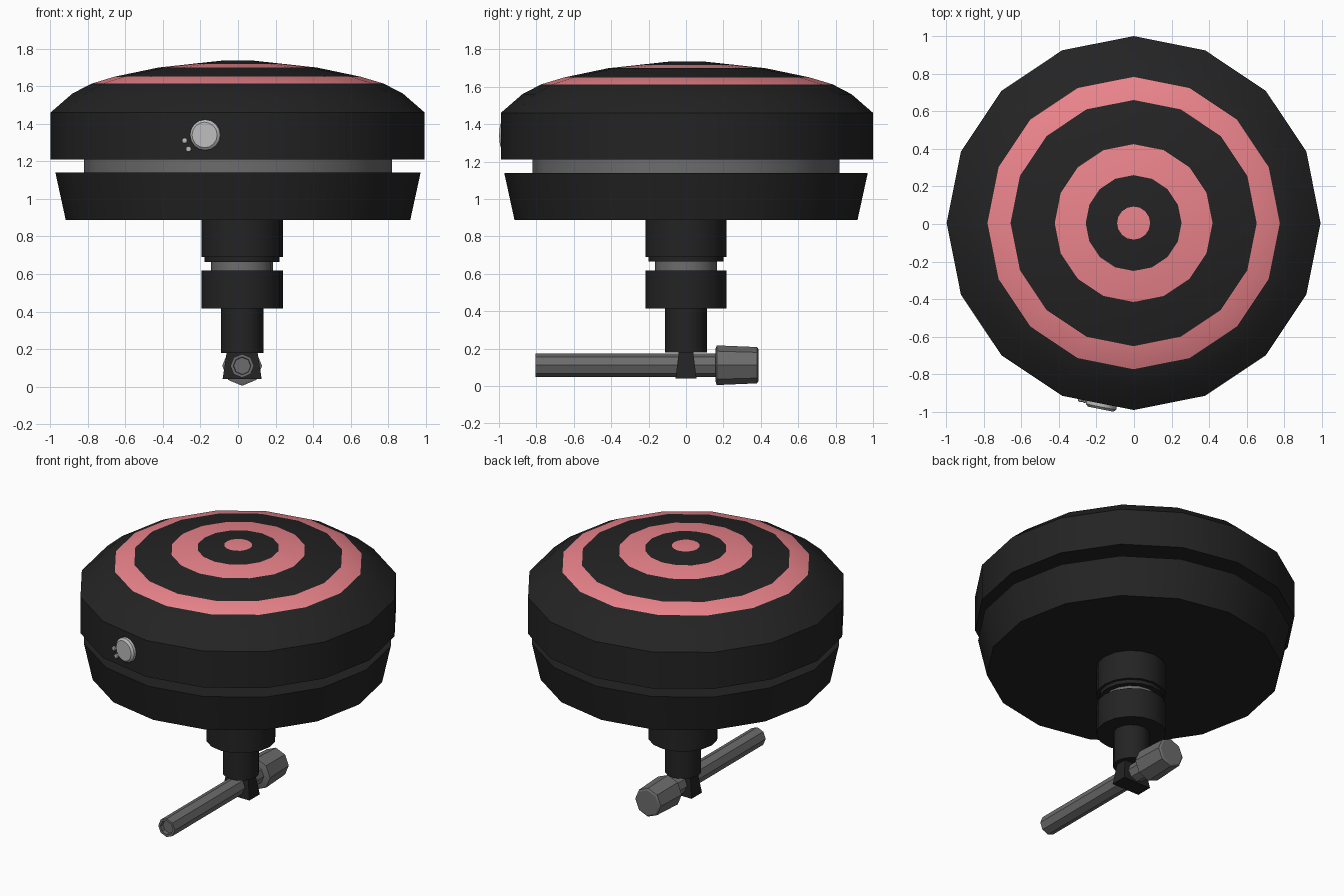
import bpy, bmesh, math
from mathutils import Matrix, Vector

if "Cube" in bpy.data.objects:
    bpy.data.objects.remove(bpy.data.objects["Cube"])


def material(name, rgb):
    m = bpy.data.materials.new(name)
    m.diffuse_color = (*rgb, 1)
    m.use_nodes = True
    m.node_tree.nodes["Principled BSDF"].inputs["Base Color"].default_value = m.diffuse_color
    return m


BLACK = material("black_rubber", (0.017, 0.017, 0.017))
PINK = material("pink_ring", (0.83, 0.23, 0.26))
STEEL = material("grey_metal", (0.15, 0.15, 0.15))
LIGHT = material("light_button", (0.5, 0.5, 0.5))


def finish(name, bm, mats):
    bmesh.ops.recalc_face_normals(bm, faces=bm.faces[:])
    me = bpy.data.meshes.new(name)
    bm.to_mesh(me)
    bm.free()
    for m in mats:
        me.materials.append(m)
    ob = bpy.data.objects.new(name, me)
    bpy.context.collection.objects.link(ob)
    bpy.ops.object.select_all(action='DESELECT')
    ob.select_set(True)
    bpy.context.view_layer.objects.active = ob
    bpy.ops.object.shade_smooth_by_angle(angle=math.radians(30))
    return ob


def lathe(name, profile, mats, n=16, xf=Matrix(), bands=None, phase=0.0):
    """Revolve (radius, height) points; bands picks a material per segment."""
    bm = bmesh.new()
    rings = []
    for r, z in profile:
        if r == 0:
            rings.append([bm.verts.new(xf @ Vector((0, 0, z)))] * n)
        else:
            rings.append([bm.verts.new(xf @ Vector((
                r * math.cos(phase + math.tau * i / n),
                r * math.sin(phase + math.tau * i / n), z))) for i in range(n)])
    for k, (a, b) in enumerate(zip(rings, rings[1:])):
        for i in range(n):
            j = (i + 1) % n
            vs = list(dict.fromkeys((a[i], a[j], b[j], b[i])))
            bm.faces.new(vs).material_index = bands[k] if bands else 0
    return finish(name, bm, mats)


# Striking pad with target rings
disc = Matrix.Translation((-0.002, 0.005, 0))
lathe("pad_top",
      [(0, 1.735), (0.088, 1.735), (0.255, 1.717), (0.42, 1.699), (0.655, 1.65),
       (0.778, 1.613), (0.88, 1.56), (0.995, 1.46), (0.995, 1.21), (0, 1.21)],
      [BLACK, PINK], xf=disc, bands=[1, 0, 1, 0, 1, 0, 0, 0, 0])

# Recessed spacer and lower dish
lathe("spacer_disc", [(0, 1.22), (0.82, 1.22), (0.82, 1.13), (0, 1.13)], [STEEL])
lathe("lower_dish", [(0, 1.14), (0.972, 1.14), (0.917, 0.888), (0, 0.888)], [BLACK])

# Stem collars
CX = 0.022
stem = Matrix.Translation((CX, 0, 0))
lathe("upper_collar", [(0, 0.9), (0.217, 0.9), (0.217, 0.69), (0.2, 0.69),
                       (0.2, 0.665), (0, 0.665)], [BLACK], xf=stem)
lathe("stem_ring", [(0, 0.67), (0.165, 0.67), (0.165, 0.61), (0, 0.61)], [STEEL], xf=stem)
lathe("lower_collar", [(0, 0.618), (0.217, 0.618), (0.217, 0.415), (0, 0.415)],
      [BLACK], xf=stem)
lathe("stem_neck", [(0, 0.42), (0.113, 0.42), (0.113, 0.18), (0, 0.18)], [BLACK], xf=stem)

# Flared clamp block under the neck
bm = bmesh.new()
bmesh.ops.create_cube(bm, size=2)
for v in bm.verts:
    top = v.co.z > 0
    v.co = Vector((CX + v.co.x * (0.082 if top else 0.104),
                   v.co.y * (0.038 if top else 0.056), 0.185 if top else 0.04))
finish("clamp_block", bm, [BLACK])

# Horizontal rod (recessed front end) and end knob, both along y
along_y = Matrix.Translation((CX, 0, 0.111)) @ Matrix.Rotation(-math.pi / 2, 4, 'X')
lathe("rod", [(0, -0.78), (0.045, -0.78), (0.047, -0.805), (0.063, -0.805),
              (0.063, 0.17), (0, 0.17)], [STEEL], n=8, xf=along_y)
lathe("rod_knob", [(0, 0.158), (0.088, 0.158), (0.106, 0.165), (0.097, 0.38),
                   (0.085, 0.387), (0, 0.387)], [STEEL], n=8, xf=along_y)

# Button and two small lights on the front facet left of centre
ang = math.radians(258.75)
normal = Vector((math.cos(ang), math.sin(ang), 0))
tangent = Vector((-normal.y, normal.x, 0))
apothem = 0.995 * math.cos(math.pi / 16)


def on_facet(x, z):
    base = normal * apothem + Vector((-0.002, 0.005, 0))
    p = base + tangent * ((x - base.x) / tangent.x)
    p.z = z
    return Matrix.Translation(p) @ normal.to_track_quat('Z', 'Y').to_matrix().to_4x4()


lathe("button", [(0, -0.01), (0.082, -0.01), (0.082, 0.018), (0.068, 0.03), (0, 0.03)],
      [LIGHT], xf=on_facet(-0.172, 1.34))
for i, (x, z) in enumerate([(-0.283, 1.31), (-0.262, 1.265)]):
    lathe(f"indicator_{i + 1}", [(0, -0.005), (0.016, -0.005), (0.014, 0.01), (0, 0.014)],
          [LIGHT], n=10, xf=on_facet(x, z))
